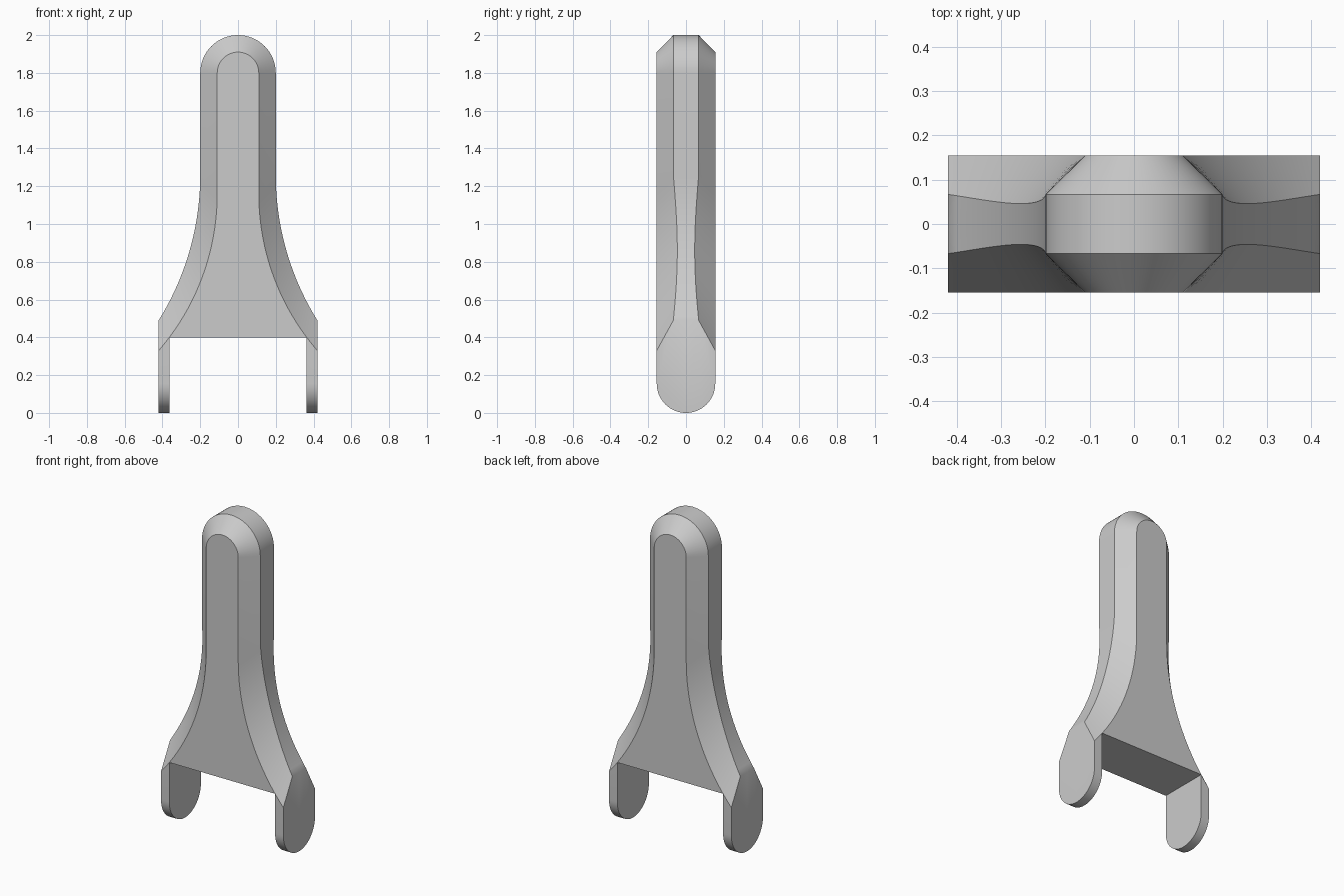
import bpy
import bmesh
from math import sin, cos, pi, atan2

cube = bpy.data.objects.get("Cube")
if cube:
    bpy.data.objects.remove(cube, do_unlink=True)

HALF_W, HALF_D, EDGE_D = 0.42, 0.155, 0.067
CAP_Z, STEPS = 1.8, 20


def outline(radius, flare_top, flare_end):
    """Half outline: round cap, straight neck, then a flared arc to the leg."""
    pts = [(radius * sin(a), CAP_Z + radius * cos(a))
           for a in (pi / 2 * i / 16 for i in range(17))]
    dx, dz = HALF_W - radius, flare_top - flare_end
    r = (dx * dx + dz * dz) / (2 * dx)
    sweep = atan2(dz, r - dx)
    for i in range(STEPS + 1):
        a = sweep * i / STEPS
        pts.append((radius + r * (1 - cos(a)), flare_top - r * sin(a)))
    return pts


inner = outline(0.11, 1.16, 0.33)
outer = outline(0.20, 1.26, 0.49)
# The outer rim narrows in the middle of the flare
rim = [EDGE_D - 0.021 * sin(pi * max(0, i - 17) / STEPS) for i in range(len(outer))]

bm = bmesh.new()


def face(points):
    bm.faces.new([bm.verts.new(p) for p in points])


# Quarter of the body: front panel, with the leg's front strip
leg_x, floor_z = inner[-3]
front = [(x, -HALF_D, z) for x, z in inner]
face(front + [(HALF_W, -HALF_D, HALF_D), (leg_x, -HALF_D, HALF_D),
              (leg_x, -HALF_D, floor_z), (0, -HALF_D, floor_z)])

# Bevelled border and outer rim
edge = [(x, -d, z) for (x, z), d in zip(outer, rim)]
middle = [(x, 0, z) for x, z in outer]
for row_a, row_b in ((front, edge), (edge, middle)):
    for i in range(len(row_a) - 1):
        face([row_a[i], row_b[i], row_b[i + 1], row_a[i + 1]])

# Underside between the legs
face([(0, 0, floor_z), (leg_x, 0, floor_z),
      (leg_x, -HALF_D, floor_z), (0, -HALF_D, floor_z)])

# Leg with a rounded foot
foot = [(-HALF_D * cos(a), HALF_D * (1 - sin(a)))
        for a in (pi / 2 * i / 16 for i in range(17))]
face([middle[-1], edge[-1], front[-1]] + [(HALF_W, y, z) for y, z in foot])
face([(leg_x, 0, floor_z), (leg_x, -HALF_D, floor_z)] + [(leg_x, y, z) for y, z in foot])
for (y0, z0), (y1, z1) in zip(foot, foot[1:]):
    face([(leg_x, y0, z0), (HALF_W, y0, z0), (HALF_W, y1, z1), (leg_x, y1, z1)])

# Mirror the quarter to all sides and weld it into one solid
for axis in (0, 1):
    copy = bmesh.ops.duplicate(bm, geom=bm.verts[:] + bm.edges[:] + bm.faces[:])
    for item in copy["geom"]:
        if isinstance(item, bmesh.types.BMVert):
            item.co[axis] *= -1
bmesh.ops.remove_doubles(bm, verts=bm.verts[:], dist=0.0005)
bmesh.ops.recalc_face_normals(bm, faces=bm.faces[:])

mesh = bpy.data.meshes.new("forked_handle")
bm.to_mesh(mesh)
bm.free()
handle = bpy.data.objects.new("forked_handle", mesh)
bpy.context.collection.objects.link(handle)

# Plain grey finish
grey = bpy.data.materials.new("light_grey")
grey.use_nodes = True
grey.diffuse_color = (0.6, 0.6, 0.6, 1)
grey.node_tree.nodes["Principled BSDF"].inputs["Base Color"].default_value = (0.6, 0.6, 0.6, 1)
mesh.materials.append(grey)

# Smooth curves, crisp bevel edges
bpy.ops.object.select_all(action="DESELECT")
handle.select_set(True)
bpy.context.view_layer.objects.active = handle
bpy.ops.object.shade_smooth_by_angle(angle=0.6)
